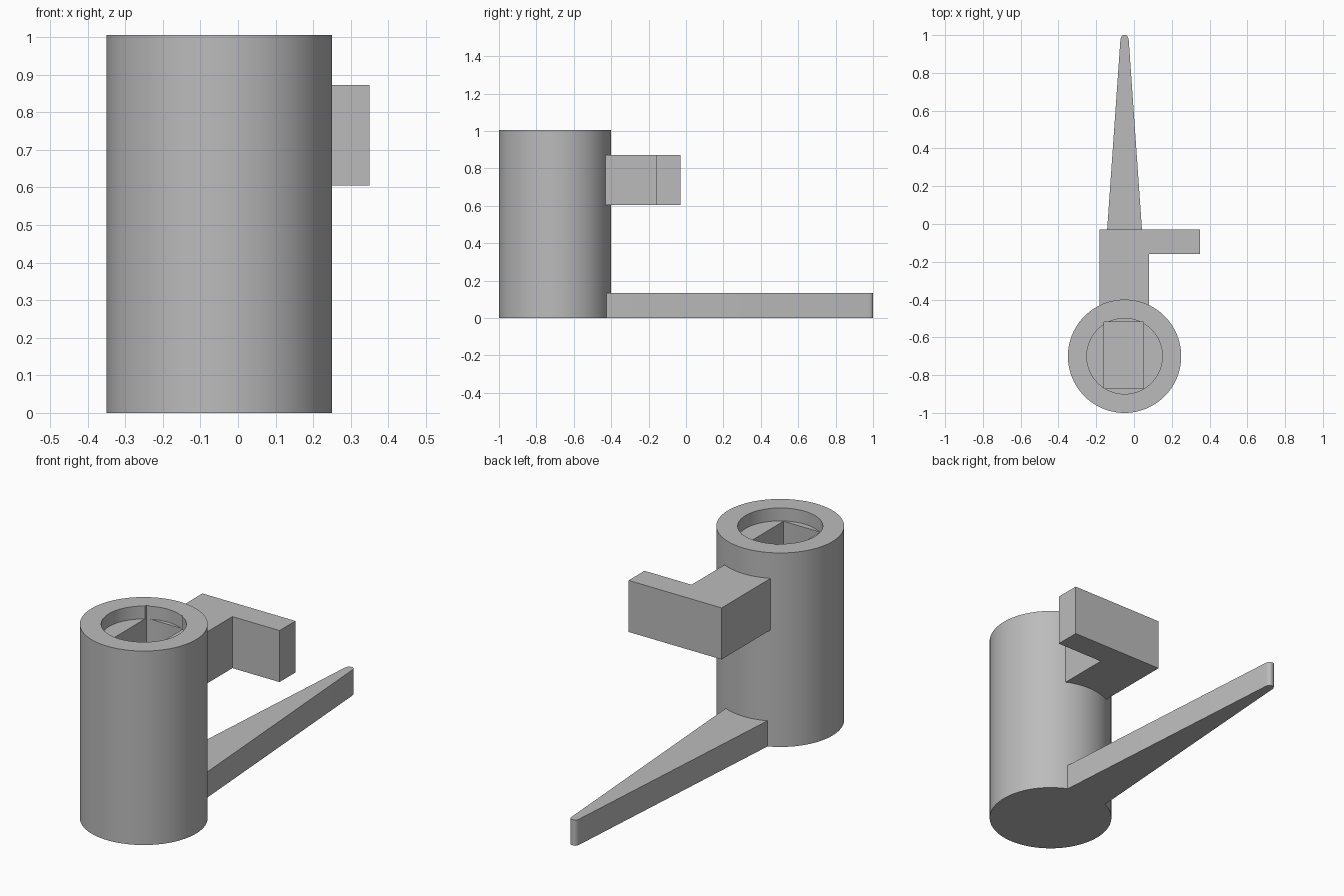
import bpy, bmesh, math

if "Cube" in bpy.data.objects:
    bpy.data.objects.remove(bpy.data.objects["Cube"])

CX, CY, R, H = -0.05, -0.7, 0.3, 1.005

grey = bpy.data.materials.new("plain grey")
grey.use_nodes = True
COLOUR = (0.5, 0.5, 0.5, 1)
grey.diffuse_color = COLOUR
grey.node_tree.nodes["Principled BSDF"].inputs["Base Color"].default_value = COLOUR


def prism(name, outline, z0, z1):
    """Extrude a counter-clockwise outline from z0 to z1."""
    bm = bmesh.new()
    face = bm.faces.new([bm.verts.new((x, y, z0)) for x, y in outline])
    new = bmesh.ops.extrude_face_region(bm, geom=[face])["geom"]
    for v in new:
        if isinstance(v, bmesh.types.BMVert):
            v.co.z = z1
    bmesh.ops.recalc_face_normals(bm, faces=bm.faces)
    mesh = bpy.data.meshes.new(name)
    bm.to_mesh(mesh)
    bm.free()
    mesh.materials.append(grey)
    obj = bpy.data.objects.new(name, mesh)
    bpy.context.collection.objects.link(obj)
    return obj


def circle(r, n=96):
    return [(CX + r * math.cos(math.tau * i / n), CY + r * math.sin(math.tau * i / n))
            for i in range(n)]


def rect(x0, x1, y0, y1):
    return [(x0, y0), (x1, y0), (x1, y1), (x0, y1)]


def cut(obj, cutter):
    """Subtract the cutter, then discard it."""
    cutter.hide_render = True
    mod = obj.modifiers.new("cut", 'BOOLEAN')
    mod.operation, mod.solver, mod.object = 'DIFFERENCE', 'EXACT', cutter
    bpy.context.view_layer.objects.active = obj
    bpy.ops.object.modifier_apply(modifier=mod.name)
    bpy.data.objects.remove(cutter)


# Round body with a shallow round recess and a deep rectangular socket
body = prism("body", circle(R), 0, H)
cut(body, prism("recess_cutter", circle(0.2), H - 0.067, H + 0.1))
cut(body, prism("socket_cutter", rect(-0.16, 0.05, -0.87, -0.52), 0.1, H + 0.1))

# L-shaped side arm, fitted to the round wall
arm = prism("side_arm", [(-0.183, -0.5), (0.08, -0.5), (0.08, -0.16),
                         (0.35, -0.16), (0.35, -0.03), (-0.183, -0.03)], 0.605, 0.872)
cut(arm, prism("arm_cutter", circle(R), -0.1, H + 0.1))

# Tapered pointer with a rounded tip
half = [(0.125, -0.5), (0.022, 0.975), (0.019, 0.988), (0.013, 0.997), (0.006, 1.0)]
outline = [(CX + w, y) for w, y in half] + [(CX - w, y) for w, y in reversed(half)]
pointer = prism("pointer", outline, 0, 0.133)
cut(pointer, prism("pointer_cutter", circle(R), -0.1, H + 0.1))

# Smooth the curves, keep the edges sharp
for obj in (body, arm, pointer):
    bpy.ops.object.select_all(action='DESELECT')
    obj.select_set(True)
    bpy.context.view_layer.objects.active = obj
    bpy.ops.object.shade_smooth_by_angle(angle=math.radians(35))
